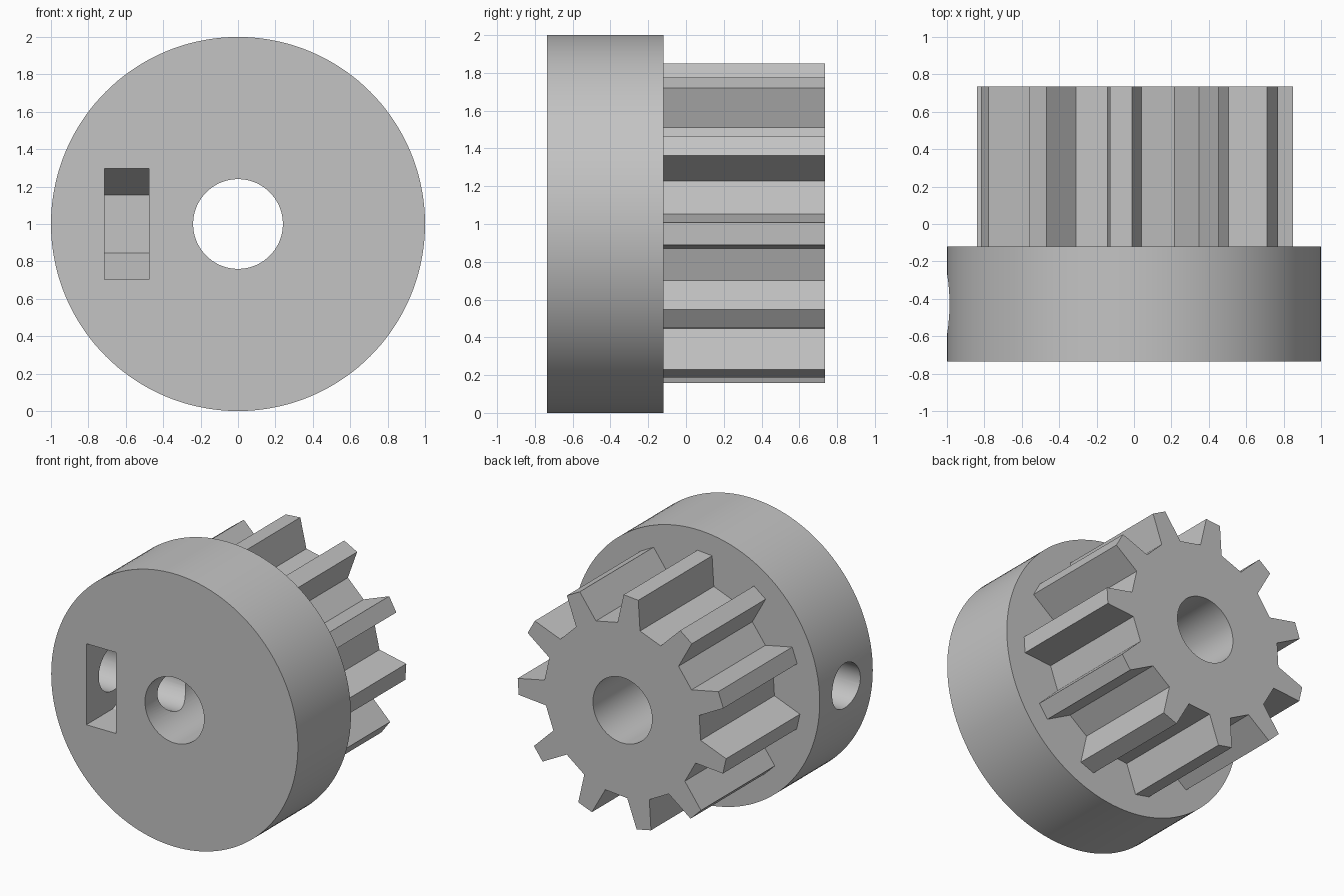
import bpy
import bmesh
import math
from mathutils import Matrix, Vector

cube = bpy.data.objects.get("Cube")
if cube:
    bpy.data.objects.remove(cube, do_unlink=True)

CENTRE_Z = 1.0
FRONT, STEP, BACK = -0.735, -0.12, 0.735
SCREW_Y = (FRONT + STEP) / 2
TEETH = 11
PITCH = 2 * math.pi / TEETH

grey = bpy.data.materials.new("plain grey")
grey.use_nodes = True
colour = (0.55, 0.55, 0.55, 1)
grey.diffuse_color = colour
grey.node_tree.nodes["Principled BSDF"].inputs["Base Color"].default_value = colour


def prism(name, outline, sweep):
    """Solid made by sweeping a closed outline of points along a vector."""
    bm = bmesh.new()
    face = bm.faces.new([bm.verts.new(p) for p in outline])
    result = bmesh.ops.extrude_face_region(bm, geom=[face])
    moved = [v for v in result["geom"] if isinstance(v, bmesh.types.BMVert)]
    bmesh.ops.translate(bm, verts=moved, vec=Vector(sweep))
    bmesh.ops.recalc_face_normals(bm, faces=bm.faces)
    mesh = bpy.data.meshes.new(name)
    bm.to_mesh(mesh)
    bm.free()
    mesh.materials.append(grey)
    obj = bpy.data.objects.new(name, mesh)
    bpy.context.collection.objects.link(obj)
    return obj


def polar(radius, angle, y):
    return (radius * math.cos(angle), y, CENTRE_Z + radius * math.sin(angle))


def cylinder_y(name, radius, y0, y1, sides):
    ring = [polar(radius, 2 * math.pi * i / sides, y0) for i in range(sides)]
    return prism(name, ring, (0, y1 - y0, 0))


def cut(target, cutter):
    cutter.hide_render = True
    mod = target.modifiers.new("cut", "BOOLEAN")
    mod.operation = "DIFFERENCE"
    mod.solver = "EXACT"
    mod.object = cutter
    bpy.context.view_layer.objects.active = target
    bpy.ops.object.modifier_apply(modifier=mod.name)


# Round collar
collar = cylinder_y("collar", 1.0, FRONT, STEP, 144)

# Toothed wheel: straight flanks, flat tips and flat roots
outline = []
for i in range(TEETH):
    middle = math.radians(-3.55) + i * PITCH
    for radius, offset in ((0.635, -8.26), (0.85, -4), (0.85, 4), (0.635, 8.26)):
        outline.append(polar(radius, middle + math.radians(offset), STEP))
gear = prism("toothed_wheel", outline, (0, BACK - STEP, 0))

# Shaft bore through both parts
bore = cylinder_y("bore_cutter", 0.24, -1, 1, 72)
cut(collar, bore)
cut(gear, bore)

# Nut pocket open to the front, with a half hexagon at its end
half, flat, depth = 0.297, 0.155, 0.26
pocket_side = [(-1, -half), (SCREW_Y, -half), (SCREW_Y + depth, -flat),
               (SCREW_Y + depth, flat), (SCREW_Y, half), (-1, half)]
pocket = prism("pocket_cutter",
               [(-0.715, y, CENTRE_Z + z) for y, z in pocket_side], (0.24, 0, 0))
cut(collar, pocket)

# Set screw hole from the side into the bore
ring = []
for i in range(48):
    a = 2 * math.pi * i / 48
    ring.append((-1.2, SCREW_Y + 0.164 * math.cos(a), CENTRE_Z + 0.164 * math.sin(a)))
screw = prism("screw_cutter", ring, (1.2, 0, 0))
cut(collar, screw)

for helper in (bore, pocket, screw):
    bpy.data.objects.remove(helper, do_unlink=True)

# Smooth round walls, crisp edges
for obj in (collar, gear):
    bpy.ops.object.select_all(action="DESELECT")
    obj.select_set(True)
    bpy.context.view_layer.objects.active = obj
    bpy.ops.object.shade_smooth_by_angle(angle=math.radians(25))
